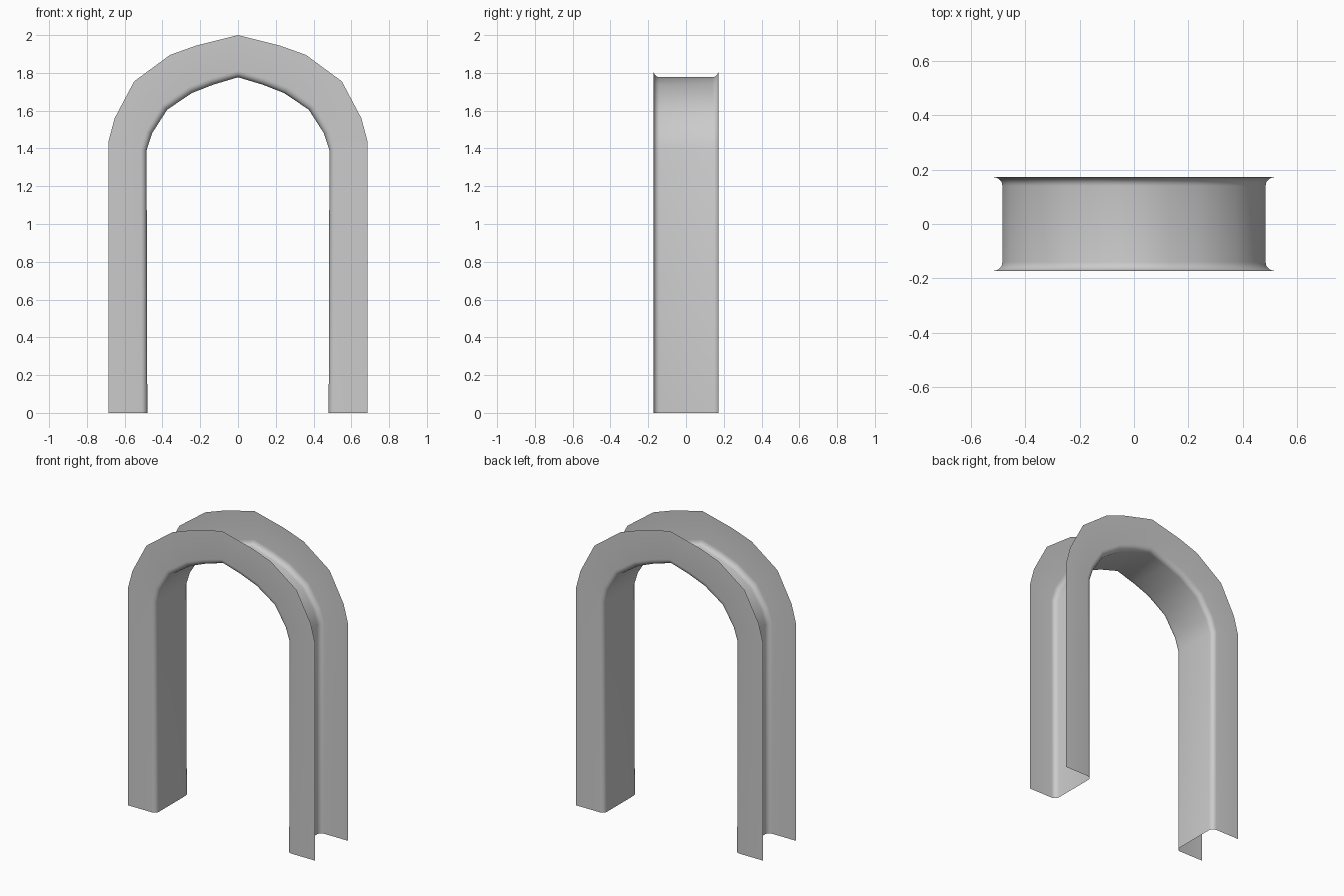
import bpy
import bmesh
import math
from mathutils import Vector

cube = bpy.data.objects.get("Cube")
if cube:
    bpy.data.objects.remove(cube, do_unlink=True)

# Matching inner and outer arch outlines (x, z), from foot to apex
inner = [(.48, 0), (.484, 1.39), (.455, 1.48), (.375, 1.605), (.245, 1.693), (.13, 1.738), (0, 1.777)]
outer = [(.685, 0), (.685, 1.44), (.653, 1.56), (.55, 1.755), (.36, 1.895), (.22, 1.945), (0, 2)]


def mirrored(half):
    return half + [(-x, z) for x, z in reversed(half[:-1])]


# Channel section: (depth, share of the way from inner to outer outline)
half_depth, radius, width = .172, .032, .205
section = [(-half_depth, 1)]
for i in range(6):
    a = math.radians(90 * i / 5)
    section.append((-half_depth + radius * (1 - math.cos(a)),
                    radius * (1 - math.sin(a)) / width))
section += [(-y, t) for y, t in reversed(section)]

# Sweep the section along the arch
bm = bmesh.new()
rows = []
for (ix, iz), (ox, oz) in zip(mirrored(inner), mirrored(outer)):
    a, b = Vector((ix, 0, iz)), Vector((ox, 0, oz))
    rows.append([bm.verts.new(a.lerp(b, t) + Vector((0, y, 0))) for y, t in section])
for low, high in zip(rows, rows[1:]):
    for j in range(len(section) - 1):
        bm.faces.new((low[j], high[j], high[j + 1], low[j + 1]))

mesh = bpy.data.meshes.new("arch_frame")
bm.to_mesh(mesh)
bm.free()
arch = bpy.data.objects.new("arch_frame", mesh)
bpy.context.collection.objects.link(arch)

# Plain grey material
grey = bpy.data.materials.new("plain_grey")
grey.use_nodes = True
colour = (.6, .6, .6, 1)
grey.diffuse_color = colour
grey.node_tree.nodes["Principled BSDF"].inputs["Base Color"].default_value = colour
mesh.materials.append(grey)

# Smooth shading
bpy.ops.object.select_all(action="DESELECT")
arch.select_set(True)
bpy.context.view_layer.objects.active = arch
bpy.ops.object.shade_smooth_by_angle(angle=math.radians(40))
